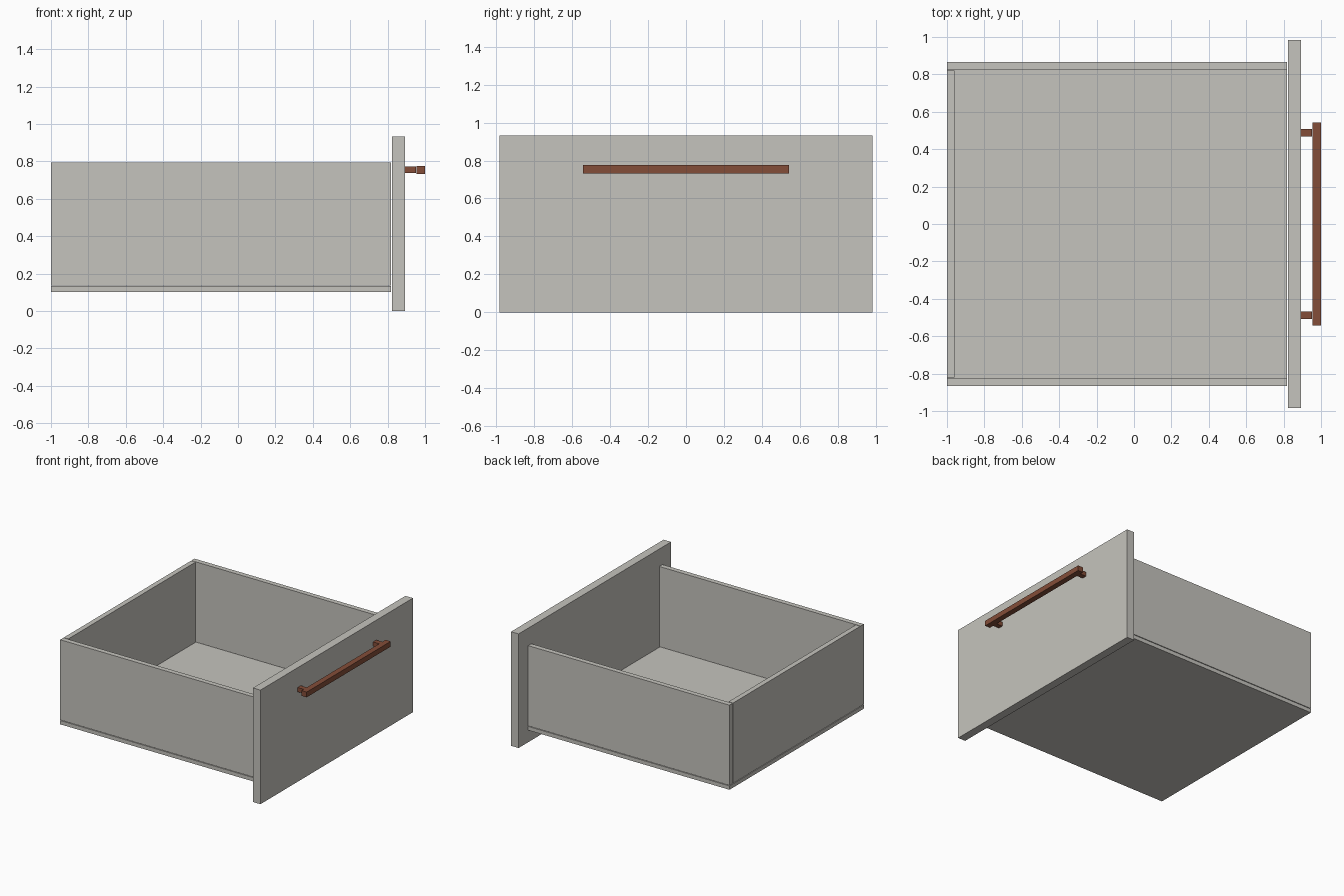
import bpy

cube = bpy.data.objects.get("Cube")
if cube:
    bpy.data.objects.remove(cube, do_unlink=True)


def make_material(name, colour):
    mat = bpy.data.materials.new(name)
    mat.use_nodes = True
    mat.diffuse_color = colour
    mat.node_tree.nodes["Principled BSDF"].inputs["Base Color"].default_value = colour
    return mat


grey = make_material("warm grey board", (0.56, 0.55, 0.51, 1))
brown = make_material("reddish brown", (0.23, 0.075, 0.04, 1))


def box(name, mat, x, y, z):
    """Add a box spanning the given (low, high) range on each axis."""
    spans = (x, y, z)
    bpy.ops.mesh.primitive_cube_add(size=1, location=[(a + b) / 2 for a, b in spans])
    obj = bpy.context.object
    obj.name = name
    obj.scale = [b - a for a, b in spans]
    bpy.ops.object.transform_apply(location=False, rotation=False, scale=True)
    obj.data.materials.append(mat)


# Drawer box, with fine joints between the boards
BACK, END, WIDTH, WALL, GAP = -1.0, 0.819, 0.867, 0.041, 0.005
inner = WIDTH - WALL
walls = (0.138, 0.793)
box("drawer_bottom", grey, (BACK, END), (-WIDTH, WIDTH), (0.102, walls[0] - GAP))
box("back_panel", grey, (BACK, BACK + WALL), (GAP - inner, inner - GAP), walls)
for side, name in ((1, "left"), (-1, "right")):
    box(name + "_side_panel", grey, (BACK, END), sorted((side * inner, side * WIDTH)), walls)

# Overhanging front board
box("front_panel", grey, (END + GAP, 0.892), (-0.984, 0.984), (0, 0.932))

# Bar handle on two short posts
box("handle_bar", brown, (0.954, 1.0), (-0.542, 0.542), (0.733, 0.776))
for side, name in ((1, "left"), (-1, "right")):
    box(name + "_handle_post", brown, (0.894, 0.952),
        sorted((side * 0.467, side * 0.508)), (0.737, 0.772))
